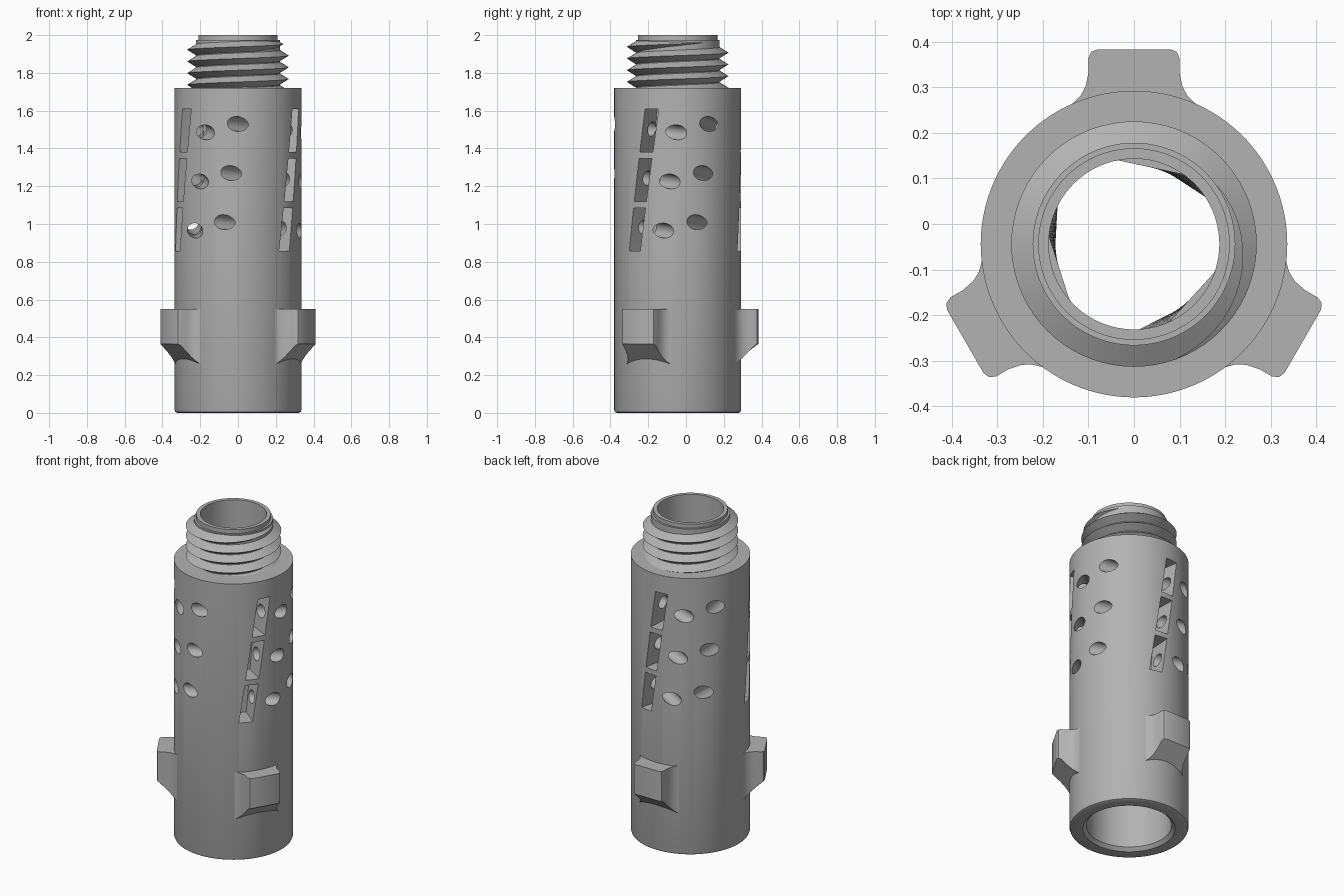
import bpy, bmesh
from math import sin, cos, radians, pi
from mathutils import Vector

cube = bpy.data.objects.get("Cube")
if cube:
    bpy.data.objects.remove(cube, do_unlink=True)

AXIS_Y = -0.044      # tube axis, offset because of the rear lug
OUTER, BORE, NECK_BORE, CORE = 0.336, 0.24, 0.187, 0.222
SEGS = 144
TWIST = 25           # degrees of spiral per unit of height

grey = bpy.data.materials.new("satin grey")
grey.use_nodes = True
colour = (0.45, 0.45, 0.45, 1)
grey.diffuse_color = colour
grey.node_tree.nodes["Principled BSDF"].inputs["Base Color"].default_value = colour


def polar(r, deg, z):
    """Point round the tube axis; zero degrees is the front."""
    a = radians(deg)
    return Vector((r * sin(a), AXIS_Y - r * cos(a), z))


def finish(bm, name):
    bmesh.ops.recalc_face_normals(bm, faces=bm.faces)
    mesh = bpy.data.meshes.new(name)
    bm.to_mesh(mesh)
    bm.free()
    obj = bpy.data.objects.new(name, mesh)
    bpy.context.collection.objects.link(obj)
    mesh.materials.append(grey)
    return obj


def select(obj):
    bpy.ops.object.select_all(action='DESELECT')
    obj.select_set(True)
    bpy.context.view_layer.objects.active = obj


def bridge(bm, rings, closed):
    """Skin a list of vertex rings, closing the list or capping its ends."""
    n = len(rings[0])
    pairs = list(zip(rings, rings[1:]))
    if closed:
        pairs.append((rings[-1], rings[0]))
    else:
        bm.faces.new(rings[0])
        bm.faces.new(rings[-1])
    for a, b in pairs:
        for i in range(n):
            j = (i + 1) % n
            bm.faces.new((a[i], a[j], b[j], b[i]))


def boss_radius(deg, z):
    """Inner wall with three spiralling flat-faced bosses."""
    centre = -76 + TWIST * (z - 1.51)
    d = (deg - centre + 60) % 120 - 60
    return min(BORE, 0.172 / cos(radians(d)))


# Main tube: outer wall, neck, lip, then down the inner wall
bm = bmesh.new()
profile = [(0.26, 0), (0.322, 0), (0.332, 0.005), (OUTER, 0.016),
           (OUTER, 1.72), (CORE, 1.72), (CORE, 1.975), (0.21, 1.975),
           (0.21, 2), (NECK_BORE, 2), (NECK_BORE, 1.66)]
rings = []


def add_ring(z, radius):
    rings.append([bm.verts.new(polar(radius(i * 360 / SEGS), i * 360 / SEGS, z))
                  for i in range(SEGS)])


for r, z in profile:
    add_ring(z, lambda deg: r)
for k in range(13):
    z = 1.66 - k * 0.07
    add_ring(z, lambda deg: boss_radius(deg, z))
add_ring(z, lambda deg: BORE)
add_ring(0.02, lambda deg: BORE)
bridge(bm, rings, True)
body = finish(bm, "tube_body")

# Cutters: straight cross tunnels and slanted slots, three rows by three sides
tunnels, slots = bmesh.new(), bmesh.new()
for row in range(3):
    drop = row * 0.26
    for side in range(3):
        turn = side * 120 - drop * TWIST * 0.92
        a = polar(OUTER, turn - 30.5, 1.485 - drop)
        b = polar(OUTER, turn - 121, 1.53 - drop)
        along = (b - a).normalized()
        u = along.cross(Vector((0, 0, 1))).normalized()
        v = along.cross(u)
        ends = []
        for p in (a - along * 0.08, b + along * 0.08):
            ends.append([tunnels.verts.new(p + 0.039 * (u * cos(t * pi / 16) + v * sin(t * pi / 16)))
                         for t in range(32)])
        bridge(tunnels, ends, False)

        mid = 1.495 - row * 0.262
        sections = []
        for k in range(7):
            z = mid + (k / 6 - 0.5) * 0.23
            c = 63 + side * 120 + TWIST * (z - 1.495)
            sections.append([slots.verts.new(polar(r, c + w, z))
                             for r, w in ((0.2, -9), (0.36, -6.6), (0.36, 6.6), (0.2, 9))])
        bridge(slots, sections, False)

for bm, name in ((tunnels, "tunnel_cutter"), (slots, "slot_cutter")):
    cutter = finish(bm, name)
    cutter.hide_render = True
    select(body)
    mod = body.modifiers.new(name, 'BOOLEAN')
    mod.operation = 'DIFFERENCE'
    mod.solver = 'EXACT'
    mod.object = cutter
    bpy.ops.object.modifier_apply(modifier=name)
    bpy.data.objects.remove(cutter, do_unlink=True)

# Screw thread: one triangular ridge wound round the neck
bm = bmesh.new()
PITCH, STEPS = 0.062, 72
start, turns = 1.69, 4.35
total = int(turns * STEPS)
sections = []
for i in range(total + 1):
    z = start + PITCH * i / STEPS
    fade = min(1, (total - i) / (STEPS * 0.3) + 0.02)
    half = PITCH * 0.47 * fade
    deg = i * 360 / STEPS
    sections.append([bm.verts.new(polar(r, deg, min(z + h, 1.975)))
                     for r, h in ((CORE - 0.01, -half), (CORE, -half),
                                  (CORE + 0.047 * fade, 0),
                                  (CORE, half), (CORE - 0.01, half))])
bridge(bm, sections, False)
thread = finish(bm, "screw_thread")

# Lugs: flared plan with a sloped underside
half_plan = [(0.15, 0.27), (0.15, 0.298), (0.132, 0.31), (0.117, 0.325), (0.106, 0.346),
             (0.1, 0.375), (0.1, 0.407), (0.094, 0.421), (0.08, 0.427)]
plan = half_plan + [(-u, v) for u, v in reversed(half_plan)]
lugs = []
for side, name in enumerate(("left_lug", "rear_lug", "right_lug")):
    bm = bmesh.new()
    a = radians(60 + side * 120)
    out, across = Vector((sin(a), -cos(a), 0)), Vector((cos(a), sin(a), 0))
    ends = []
    for top in (False, True):
        ends.append([bm.verts.new(Vector((0, AXIS_Y, 0.55 if top else min(0.365, v - 0.05)))
                                  + out * v + across * u) for u, v in plan])
    bridge(bm, ends, False)
    lugs.append(finish(bm, name))

for obj in [body, thread] + lugs:
    select(obj)
    bpy.ops.object.shade_smooth_by_angle(angle=radians(30))
